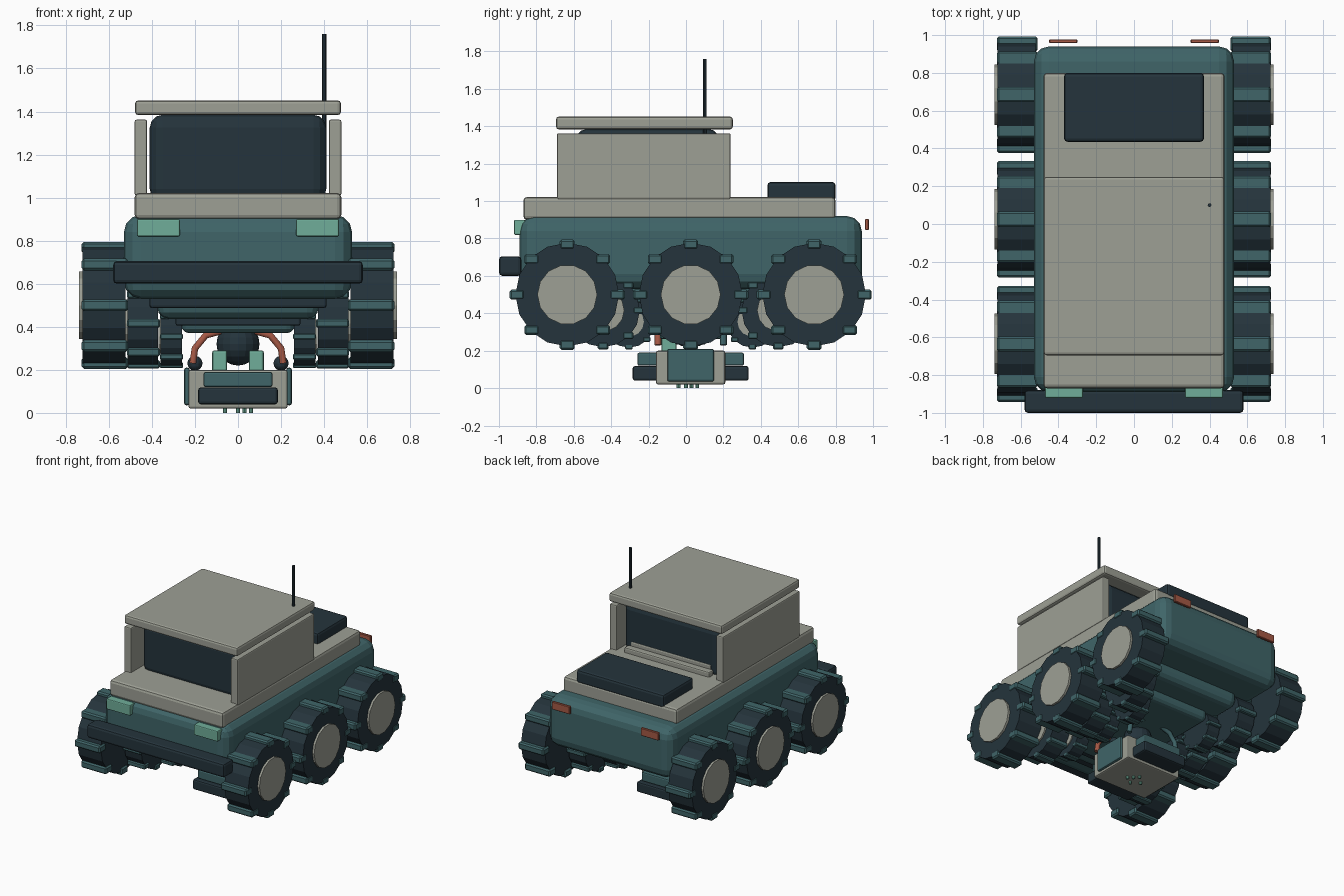
import bpy, bmesh, math
from mathutils import Matrix, Vector

if "Cube" in bpy.data.objects:
    bpy.data.objects.remove(bpy.data.objects["Cube"])

PIVOT = Vector((0, 0.025, 0.21))   # point the nested copies shrink toward


def mat(name, rgb):
    m = bpy.data.materials.new(name)
    m.diffuse_color = (*rgb, 1)
    m.use_nodes = True
    m.node_tree.nodes["Principled BSDF"].inputs["Base Color"].default_value = m.diffuse_color
    return m


TEAL = mat("teal", (0.05, 0.13, 0.14))
DARK = mat("dark", (0.018, 0.034, 0.045))
GREY = mat("warm_grey", (0.34, 0.35, 0.30))
MINT = mat("mint", (0.16, 0.42, 0.32))
RUST = mat("rust", (0.38, 0.10, 0.06))


def finish(name, bm, m, s=1.0, bevel=0.0, seg=2):
    if bevel:
        bmesh.ops.bevel(bm, geom=[e for e in bm.edges if e.calc_face_angle(0) > 0.8],
                        offset=bevel, segments=seg, profile=0.5, affect='EDGES',
                        clamp_overlap=True)
    bm.transform(Matrix.Translation(PIVOT) @ Matrix.Scale(s, 4) @ Matrix.Translation(-PIVOT))
    me = bpy.data.meshes.new(name)
    bm.to_mesh(me)
    bm.free()
    me.materials.append(m)
    ob = bpy.data.objects.new(name, me)
    bpy.context.collection.objects.link(ob)
    return ob


def add_box(bm, lo, hi):
    c = [(a + b) / 2 for a, b in zip(lo, hi)]
    d = [b - a for a, b in zip(lo, hi)]
    bmesh.ops.create_cube(bm, size=1, matrix=Matrix.Translation(c) @ Matrix.Diagonal((*d, 1)))


def box(name, x, y, z, m, s=1.0, bevel=0.01, seg=2, mirror=False):
    bm = bmesh.new()
    add_box(bm, (x[0], y[0], z[0]), (x[1], y[1], z[1]))
    if mirror:
        add_box(bm, (-x[1], y[0], z[0]), (-x[0], y[1], z[1]))
    return finish(name, bm, m, s, bevel, seg)


def add_cyl(bm, c, r, depth, n, axis='X'):
    rot = Matrix.Rotation(math.pi / 2, 4, 'Y') if axis == 'X' else Matrix()
    bmesh.ops.create_cone(bm, cap_ends=True, segments=n, radius1=r, radius2=r,
                          depth=depth, matrix=Matrix.Translation(c) @ rot)


def rover(tag, s):
    # hull, deck and bumper
    box("hull" + tag, (-.53, .53), (-.89, .94), (.53, .92), TEAL, s, .08, 3)
    box("deck" + tag, (-.48, .48), (-.87, .80), (.90, 1.022), GREY, s, .02)
    box("bumper" + tag, (-.58, .58), (-1.0, -.88), (.60, .705), DARK, s, .018)
    # cab
    box("cab_glass" + tag, (-.41, .41), (-.59, .18), (.98, 1.385), DARK, s, .06, 3)
    box("cab_side" + tag, (.422, .48), (-.69, .238), (1.01, 1.362), GREY, s, .008, 2, True)
    box("rear_sill" + tag, (-.36, .36), (.18, .235), (1.01, 1.06), GREY, s)
    box("roof" + tag, (-.478, .478), (-.695, .25), (1.383, 1.452), GREY, s, .015)
    # fittings
    box("engine_cover" + tag, (-.37, .37), (.435, .80), (1.0, 1.102), DARK, s, .018)
    box("headlights" + tag, (.27, .47), (-.92, -.86), (.82, .90), MINT, s, .007, 2, True)
    box("taillights" + tag, (.30, .45), (.957, .978), (.845, .905), RUST, s, .004, 1, True)
    bm = bmesh.new()
    add_cyl(bm, (.40, .10, 1.54), .01, .44, 8, 'Z')
    finish("antenna" + tag, bm, DARK, s)
    # wheels
    tyres, hubs, lugs = bmesh.new(), bmesh.new(), bmesh.new()
    for side in (-1, 1):
        for yc in (-.635, .025, .685):
            add_cyl(tyres, (side * .622, yc, .5), .277, .20, 16)
            add_cyl(hubs, (side * .68, yc, .5), .16, .116, 14)
            for i in range(8):
                a = i * math.pi / 4
                y, z = yc + .268 * math.cos(a), .5 + .268 * math.sin(a)
                x = side * .618
                add_box(lugs, (x - .108, y - .04, z - .027), (x + .108, y + .04, z + .027))
    finish("tyres" + tag, tyres, DARK, s)
    finish("wheel_hubs" + tag, hubs, GREY, s)
    finish("tyre_lugs" + tag, lugs, TEAL, s, .01, 1)


# full rover with two smaller ones nested beneath it
rover("", 1.0)
rover("_inner", .71)
rover("_core", .5)

# equipment crate slung underneath
box("crate", (-.23, .23), (-.16, .21), (.02, .20), GREY)
box("crate_side_panel", (.225, .25), (-.10, .15), (.035, .21), TEAL, mirror=True)
box("crate_end_panel", (-.16, .16), (-.26, .31), (.12, .19), TEAL)
box("crate_end_bar", (-.185, .185), (-.285, .335), (.04, .118), DARK, bevel=.012)
bm = bmesh.new()
for x, y in ((-.06, 0), (0, -.04), (.06, 0), (0, .06), (.03, .03)):
    add_cyl(bm, (x, y, .011), .01, .022, 8, 'Z')
finish("crate_studs", bm, MINT)

# parts stowed on top of the crate
box("canisters", (.05, .12), (-.13, -.05), (.19, .29), MINT, mirror=True)
bm = bmesh.new()
bmesh.ops.create_uvsphere(bm, u_segments=16, v_segments=10, radius=.10,
                          matrix=Matrix.Translation((0, .04, .32)))
finish("dome", bm, DARK)
for side, tag in ((-1, "left"), (1, "right")):
    bm = bmesh.new()
    bmesh.ops.create_uvsphere(bm, u_segments=12, v_segments=8, radius=.035,
                              matrix=Matrix.Translation((side * .20, .025, .23)))
    finish("clamp_" + tag, bm, DARK)
    for name, y, m in (("hose_front_", -.15, RUST), ("hose_rear_", .20, TEAL)):
        cu = bpy.data.curves.new(name + tag, 'CURVE')
        cu.dimensions = '3D'
        cu.bevel_depth = .018
        cu.bevel_resolution = 1
        cu.use_fill_caps = True
        sp = cu.splines.new('POLY')
        pts = ((.21, .23), (.20, .30), (.15, .36), (.08, .38))
        sp.points.add(len(pts) - 1)
        for p, (x, z) in zip(sp.points, pts):
            p.co = (side * x, y, z, 1)
        ob = bpy.data.objects.new(name + tag, cu)
        bpy.context.collection.objects.link(ob)
        cu.materials.append(m)
